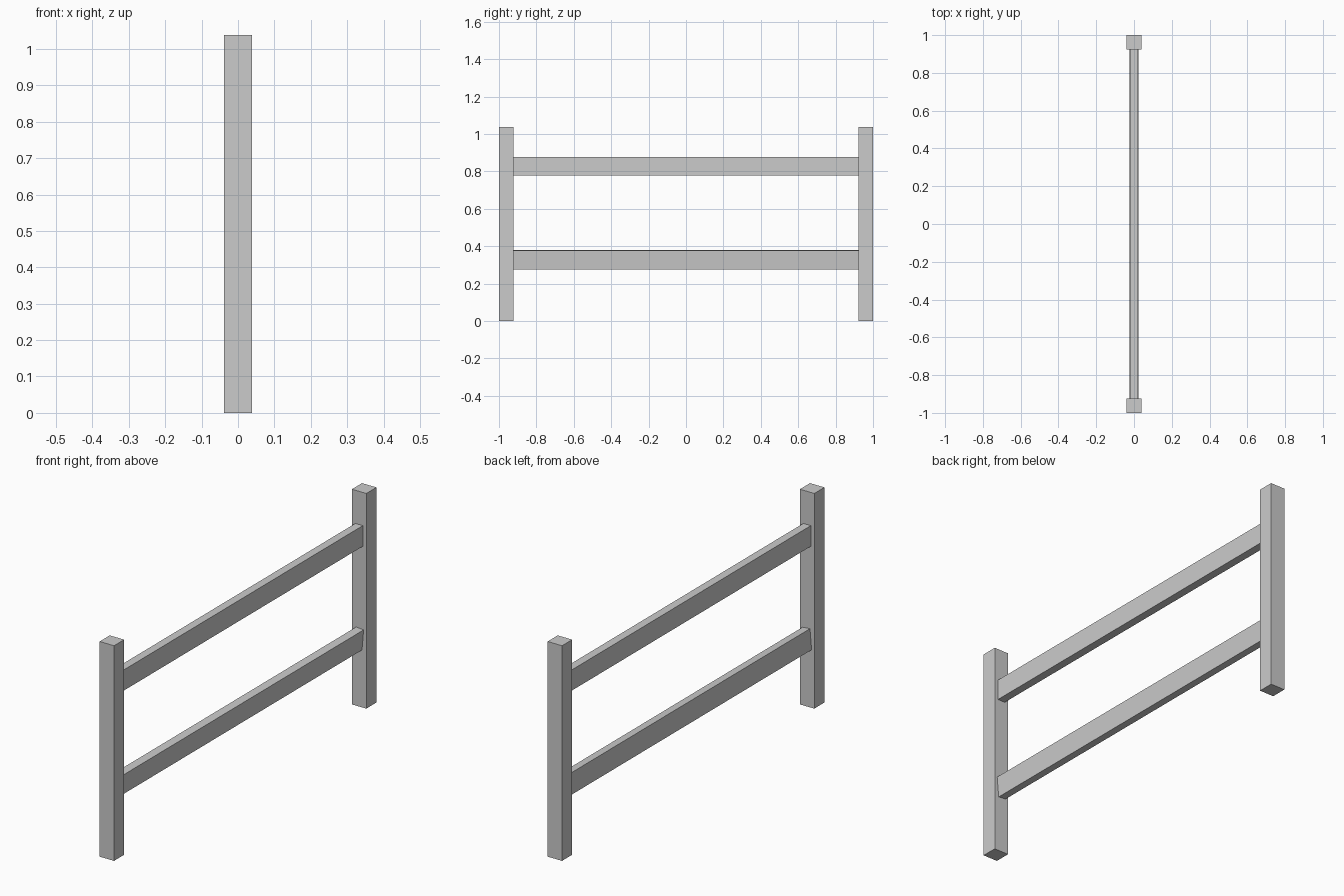
import bpy
from math import radians

if "Cube" in bpy.data.objects:
    bpy.data.objects.remove(bpy.data.objects["Cube"])

POST = 0.077      # post thickness
HEIGHT = 1.038    # post height


def box(name, size, centre, tilt=0.0):
    bpy.ops.mesh.primitive_cube_add(size=1, location=centre)
    ob = bpy.context.object
    ob.name = name
    ob.scale = size
    bpy.ops.object.transform_apply(location=False, rotation=False, scale=True)
    ob.rotation_euler.y = radians(tilt)
    return ob


# Square posts at each end
for name, side in (("front_post", -1), ("back_post", 1)):
    box(name, (POST, POST, HEIGHT), (0, side * (1 - POST / 2), HEIGHT / 2))

# Rails between the posts; the lower one leans slightly
span = 2 - 2 * POST
box("upper_rail", (0.04, span, 0.1), (0, 0, 0.828))
box("lower_rail", (0.04, span, 0.1), (0, 0, 0.328), tilt=5)
